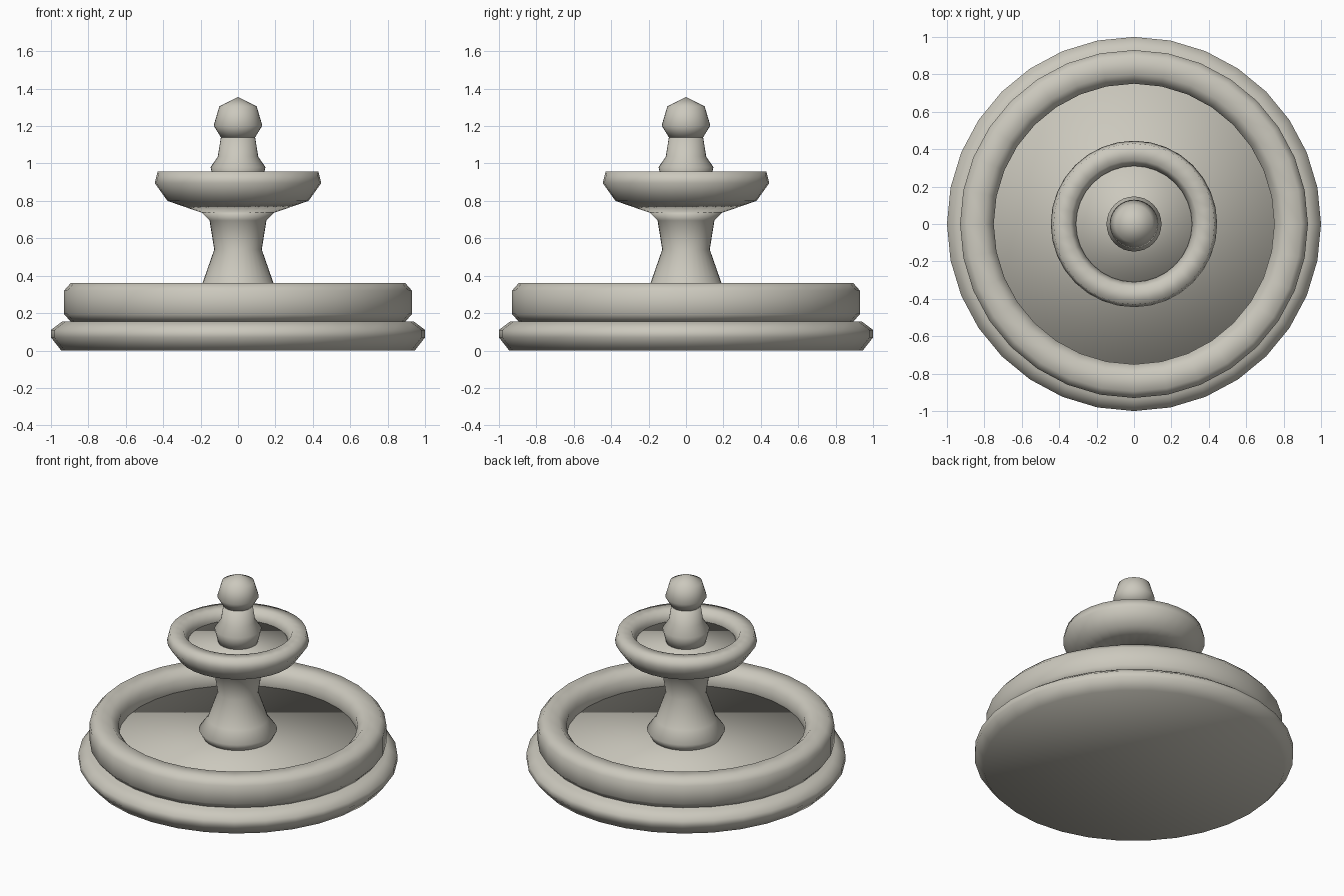
import bpy
import bmesh
from math import cos, sin, tau

old = bpy.data.objects.get("Cube")
if old:
    bpy.data.objects.remove(old, do_unlink=True)

SIDES = 32

stone = bpy.data.materials.new("pale_stone")
stone.use_nodes = True
colour = (0.60, 0.58, 0.51, 1.0)
stone.diffuse_color = colour
stone.node_tree.nodes["Principled BSDF"].inputs["Base Color"].default_value = colour


def lathe(name, profile, ring=False):
    """Turn a (radius, height) profile around z: a closed ring or a capped solid."""
    bm = bmesh.new()
    loops = []
    for r, z in profile:
        if r == 0:
            loops.append([bm.verts.new((0, 0, z))] * SIDES)
        else:
            loops.append([bm.verts.new((r * cos(tau * i / SIDES), r * sin(tau * i / SIDES), z))
                          for i in range(SIDES)])
    pairs = list(zip(loops, loops[1:]))
    if ring:
        pairs.append((loops[-1], loops[0]))
    for low, high in pairs:
        for i in range(SIDES):
            j = (i + 1) % SIDES
            corners = dict.fromkeys((low[i], low[j], high[j], high[i]))
            bm.faces.new(list(corners))
    if not ring:
        bm.faces.new(loops[0][::-1])
        if profile[-1][0] > 0:
            bm.faces.new(loops[-1])
    bmesh.ops.recalc_face_normals(bm, faces=bm.faces)
    for face in bm.faces:
        face.smooth = True
    mesh = bpy.data.meshes.new(name)
    bm.to_mesh(mesh)
    bm.free()
    mesh.materials.append(stone)
    obj = bpy.data.objects.new(name, mesh)
    bpy.context.collection.objects.link(obj)
    return obj


# Ground step and the large pool
lathe("base_step", [(0.945, 0), (1.0, 0.07), (1.0, 0.11), (0.94, 0.155)])
lathe("pool_rim", [(0.79, 0.155), (0.895, 0.155), (0.93, 0.195), (0.93, 0.32),
                   (0.895, 0.36), (0.80, 0.36), (0.75, 0.31), (0.75, 0.2)], ring=True)
lathe("pool_floor", [(0.79, 0.12), (0.79, 0.235)])

# Column between the pool and the bowl
lathe("column", [(0.21, 0.22), (0.245, 0.285), (0.19, 0.36), (0.127, 0.54),
                 (0.152, 0.695), (0.195, 0.738)])

# Upper bowl
lathe("bowl", [(0.195, 0.737), (0.377, 0.80), (0.445, 0.895), (0.43, 0.957),
               (0.34, 0.957), (0.31, 0.90), (0.33, 0.83), (0.20, 0.77)], ring=True)
lathe("bowl_floor", [(0.34, 0.83), (0.34, 0.89)])

# Neck and ball on top
lathe("finial_neck", [(0.12, 0.87), (0.147, 0.98), (0.108, 1.037), (0.09, 1.15)])
lathe("finial_ball", [(0.09, 1.137), (0.13, 1.203), (0.10, 1.305), (0, 1.355)])
